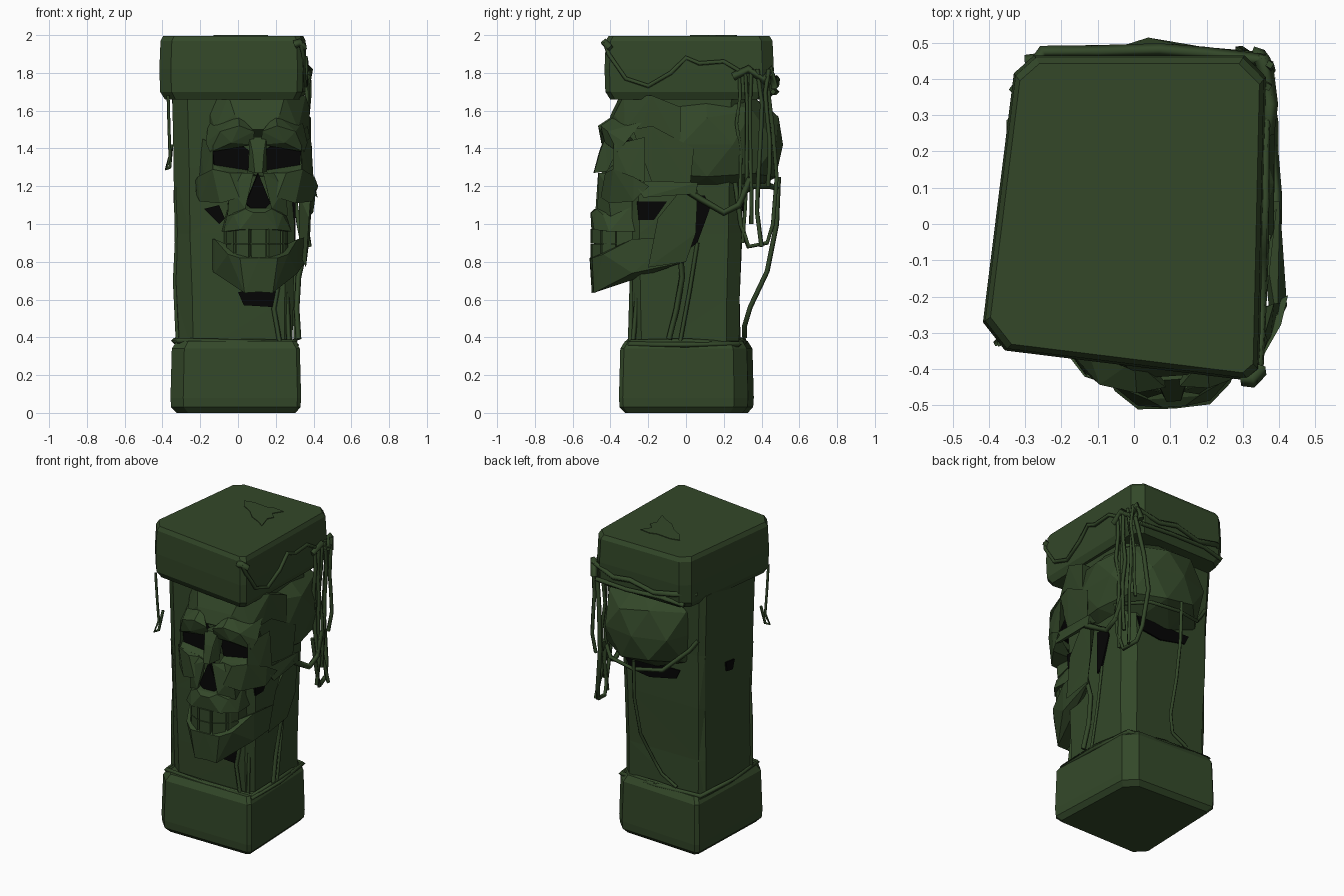
import bpy, bmesh, math, random
from mathutils import Vector, Matrix

random.seed(4)


def material(name, rgb):
    m = bpy.data.materials.new(name)
    m.diffuse_color = (*rgb, 1)
    return m


MOSS = material("moss_green", (0.033, 0.064, 0.022))
DARK = material("hollow_black", (0.0015, 0.0015, 0.0015))

# The skull is mirrored about its own middle, then turned a little and set off centre
SKULL = Matrix.Translation((0.075, 0, 0)) @ Matrix.Rotation(math.radians(4), 4, 'Z')


def finish(name, bm, mat=MOSS):
    bmesh.ops.recalc_face_normals(bm, faces=bm.faces[:])
    me = bpy.data.meshes.new(name)
    bm.to_mesh(me)
    bm.free()
    me.materials.append(mat)
    ob = bpy.data.objects.new(name, me)
    bpy.context.collection.objects.link(ob)
    return ob


def add_hull(bm, pts):
    vs = [bm.verts.new(p) for p in pts]
    r = bmesh.ops.convex_hull(bm, input=vs)
    junk = {g for k in ("geom_interior", "geom_unused") for g in r[k]
            if isinstance(g, bmesh.types.BMVert)}
    bmesh.ops.delete(bm, geom=list(junk), context='VERTS')


def bone(name, pts, paired=True, mat=MOSS):
    """Faceted bone: a left and right pair, or one hull across the middle."""
    flip = [(-x, y, z) for x, y, z in pts]
    bm = bmesh.new()
    for group in ([pts, flip] if paired else [pts + [f for f in flip if f[0] != 0]]):
        add_hull(bm, group)
    bm.transform(SKULL)
    return finish(name, bm, mat)


def block(name, corners, profile, chamfers, jitter=0.0):
    """Four-cornered block, each corner with its own chamfer, lofted through (z, scale) levels."""
    ring = []
    for i in range(4):
        c, a, b = (Vector(corners[k % 4]) for k in (i, i - 1, i + 1))
        ring += [c + (a - c).normalized() * chamfers[i], c + (b - c).normalized() * chamfers[i]]
    bm = bmesh.new()
    rows = [[bm.verts.new((p.x * s + random.uniform(-jitter, jitter),
                           p.y * s + random.uniform(-jitter, jitter), z)) for p in ring]
            for z, s in profile]
    for lo, hi in zip(rows, rows[1:]):
        for i in range(8):
            j = (i + 1) % 8
            bm.faces.new((lo[i], lo[j], hi[j], hi[i]))
    bm.faces.new(rows[0])
    bm.faces.new(rows[-1])
    if jitter:
        bmesh.ops.triangulate(bm, faces=bm.faces[:])
    return finish(name, bm)


def hole(name, pts, depth):
    """Dark sunken patch on a pillar face."""
    bm = bmesh.new()
    add_hull(bm, pts + [tuple(Vector(p) + Vector(depth)) for p in pts])
    return finish(name, bm, DARK)


def vine(name, pts, r=0.011, closed=False):
    cu = bpy.data.curves.new(name, 'CURVE')
    cu.dimensions = '3D'
    cu.bevel_depth, cu.bevel_resolution, cu.use_fill_caps = r, 0, True
    sp = cu.splines.new('POLY')
    sp.points.add(len(pts) - 1)
    for q, p in zip(sp.points, pts):
        q.co = (*p, 1)
    sp.use_cyclic_u = closed
    cu.materials.append(MOSS)
    ob = bpy.data.objects.new(name, cu)
    bpy.context.collection.objects.link(ob)


# Pillar
block("base_block", [(-.36, -.355), (.335, -.355), (.305, .325), (-.335, .36)],
      [(0, .91), (.03, .99), (.08, 1), (.34, .98), (.38, .91)], (.07, .02, .07, .02))
block("shaft", [(-.335, -.29), (.30, -.29), (.30, .30), (-.335, .30)],
      [(.3, .95), (.6, .96), (.95, .98), (1.3, 1), (1.7, 1.04)], (.08, .04, .07, .03), .006)
block("cap_block", [(-.425, -.34), (.345, -.435), (.365, .465), (-.325, .465)],
      [(1.66, .93), (1.70, .99), (1.82, 1), (1.97, .985), (1.996, .95)], (.07, .03, .06, .05))

# Jagged chipped plate on the top
bm = bmesh.new()
chip = [(-.13, .25), (-.07, .265), (.03, .255), (.08, .27), (.15, .26), (.11, .20), (.15, .16),
        (.13, .12), (.16, .02), (.11, .055), (.04, .09), (-.02, .15), (-.09, .19)]
f = bm.faces.new([bm.verts.new((x, y, 1.992)) for x, y in chip])
top = bmesh.ops.extrude_face_region(bm, geom=[f])["geom"]
bmesh.ops.translate(bm, vec=(0, 0, .008), verts=[v for v in top if isinstance(v, bmesh.types.BMVert)])
finish("chipped_top", bm)

# Cranium: faceted, slightly boxy ball, narrower at the front, flat underneath
bm = bmesh.new()
bmesh.ops.create_icosphere(bm, subdivisions=2, radius=1)
for v in bm.verts:
    x, y, z = v.co / sum(abs(c) ** 2.7 for c in v.co) ** (1 / 2.7)
    narrow = 1 - .2 * max(0, -y)
    v.co = (x * .335 * narrow, .09 + y * .425, max(1.16, 1.42 + z * .30))
bm.transform(SKULL)
finish("cranium", bm)

# Upper face
bone("forehead", [(.27, -.2, 1.68), (.15, -.34, 1.68), (.22, -.34, 1.5), (.24, -.28, 1.42),
                  (.06, -.42, 1.5), (.12, -.39, 1.58), (.30, -.05, 1.62), (.30, -.05, 1.4)], False)
bone("brow_ridge", [(.02, -.42, 1.42), (.02, -.45, 1.49), (.1, -.46, 1.52), (.2, -.43, 1.49),
                    (.27, -.34, 1.43), (.25, -.38, 1.38), (.14, -.44, 1.43), (.1, -.37, 1.58),
                    (.25, -.25, 1.54)])
bone("nasal_bone", [(.045, -.43, 1.46), (.03, -.46, 1.38), (.02, -.49, 1.27), (.05, -.42, 1.28),
                    (.04, -.34, 1.45)], False)
bone("eye_rim", [(.235, -.40, 1.42), (.235, -.405, 1.27), (.295, -.24, 1.46), (.31, -.24, 1.22),
                 (.24, -.26, 1.35), (.28, -.33, 1.26)])
bone("temple", [(.25, -.3, 1.5), (.27, -.2, 1.22), (.31, 0, 1.2), (.32, .02, 1.4),
                (.1, -.2, 1.3), (.28, -.2, 1.52)])
bone("cheekbone", [(.07, -.42, 1.27), (.15, -.44, 1.27), (.24, -.405, 1.29), (.31, -.3, 1.25),
                   (.335, -.22, 1.2), (.30, -.3, 1.12), (.2, -.42, 1.11), (.1, -.46, 1.14),
                   (.15, -.3, 1.13), (.08, -.44, 1.2)])
bone("eye_floor", [(.05, -.42, 1.26), (.15, -.435, 1.265), (.24, -.405, 1.28), (.05, -.36, 1.29),
                   (.15, -.36, 1.29), (.24, -.36, 1.32), (.15, -.33, 1.2)])
bone("cheek_arch", [(.30, -.3, 1.23), (.33, -.25, 1.14), (.33, .04, 1.22), (.33, .03, 1.16),
                    (.28, -.25, 1.17), (.27, .04, 1.19)])
bone("upper_jaw_side", [(.025, -.465, 1.27), (.07, -.475, 1.08), (.15, -.43, 1.2),
                        (.16, -.41, 1.04), (.07, -.4, 1.1), (.12, -.4, 1.27), (.15, -.28, 1.1)])
bone("upper_jaw", [(.07, -.48, 1.08), (.03, -.505, 1.06), (.13, -.45, 1.05), (.1, -.495, .97),
                   (.18, -.42, .96), (.18, -.27, .96), (.14, -.28, 1.12)], False)

# Dark eye sockets and nose opening
bone("eye_socket", [(u, y, z) for y in (-.37, -.3) for u, z in
                    ((.03, 1.38), (.05, 1.28), (.13, 1.26), (.225, 1.28), (.235, 1.4), (.14, 1.46))],
     True, DARK)
bone("nose_opening", [(u, y, z) for y in (-.458, -.4) for u, z in
                      ((0, 1.27), (.065, 1.11), (.03, 1.075))], False, DARK)

# Teeth
bone("tooth_arch", [(u, y, z) for z in (.80, .99) for u, y in
                    ((.06, -.485), (.14, -.435), (.17, -.27))], False)
bm = bmesh.new()
for zc in (.935, .855):
    for i in range(-2, 3):
        a = i * .55
        place = Matrix.Translation((.15 * math.sin(a), -.35 - .14 * math.cos(a), zc)) \
            @ Matrix.Rotation(a, 4, 'Z')
        m = SKULL @ place @ Matrix.Diagonal((.076, .03, .076, 1))
        bmesh.ops.create_cube(bm, size=1, matrix=m)
finish("teeth", bm)

# Lower jaw
bone("jaw_body", [(0, -.51, .82), (0, -.495, .64), (.075, -.495, .635), (.1, -.505, .82),
                  (.16, -.45, .84), (.22, -.3, .74), (.22, -.3, .92), (.28, -.02, .8),
                  (.28, -.08, .93), (.14, -.15, .85), (0, -.44, .68)])
bone("jaw_branch", [(.27, -.22, .77), (.285, -.02, .80), (.32, .04, 1.18), (.31, -.05, 1.18),
                    (.29, -.17, 1.03), (.24, -.1, .85), (.25, .0, 1.15), (.31, .03, .95)])

# Dark gaps in the pillar around the skull
hole("gap_under_chin", [(0, -.294, .64), (.03, -.294, .57), (.19, -.294, .56), (.2, -.294, .66)],
     (0, .03, 0))
hole("gap_left_cheek", [(-.18, -.3, 1.08), (-.1, -.3, 1.0), (-.07, -.3, 1.03), (-.1, -.3, 1.1)],
     (0, .03, 0))
hole("gap_behind_cheek", [(.305, -.26, 1.12), (.305, -.25, 1.02), (.305, -.17, 1.02),
                          (.305, -.1, 1.12)], (-.03, 0, 0))
hole("gap_behind_jaw", [(.305, .02, 1.15), (.305, .02, .87), (.305, .06, .9), (.305, .13, 1.09),
                        (.305, .1, 1.15)], (-.03, 0, 0))
hole("gap_left_side", [(-.342, -.02, 1.17), (-.342, 0, 1.11), (-.342, .06, 1.12), (-.342, .07, 1.18)],
     (.03, 0, 0))
hole("gap_under_cranium", [(-.17, .306, 1.17), (-.14, .306, 1.11), (.05, .306, 1.07),
                           (.2, .306, 1.09), (.23, .306, 1.17)], (0, -.03, 0))

# Hanging vines at the back right corner
for i, (y, low) in enumerate([(.28, 1.1), (.31, .9), (.35, 1.0), (.39, .88), (.43, 1.2)]):
    pts = [(.365 + random.uniform(-.015, .015), y + random.uniform(-.015, .015),
            1.82 + (low - 1.82) * k / 5) for k in range(6)]
    vine(f"hanging_vine_{i}", pts, .012)
vine("vine_loop", [(.36, .26, 1.22), (.37, .29, 1.0), (.36, .33, .88), (.34, .43, .9), (.32, .46, 1.0),
                   (.29, .48, 1.25), (.31, .46, 1.5), (.35, .43, 1.75)], .014)
vine("vine_back_shaft", [(.04, .49, 1.25), (.04, .48, 1.0), (.03, .43, .75), (0, .34, .56),
                         (-.04, .31, .46), (-.15, .31, .4)], .013)
vine("vine_from_cheek", [(.39, .0, 1.18), (.39, .08, 1.13), (.38, .2, 1.06), (.38, .28, 1.1),
                         (.37, .34, 1.24)], .018)
vine("vine_knot", [(.365, .25, 1.78), (.375, .33, 1.82), (.365, .41, 1.76), (.355, .45, 1.82),
                   (.34, .47, 1.72)], .022)

# Vines along the cap
vine("cap_vine_right", [(.33, -.43, 1.96), (.345, -.41, 1.9), (.35, -.32, 1.77), (.355, -.2, 1.73),
                        (.36, -.08, 1.8), (.36, 0, 1.88), (.362, .07, 1.85), (.362, .2, 1.86),
                        (.365, .3, 1.8)], .013)
vine("cap_bud", [(.30, -.425, 1.95), (.325, -.43, 1.96), (.35, -.40, 1.93)], .022)
vine("cap_vine_back", [(.36, .45, 1.8), (.2, .47, 1.75), (.07, .48, 1.77), (-.1, .475, 1.73),
                       (-.25, .475, 1.76), (-.33, .36, 1.74)], .018)
vine("cap_vine_back_low", [(.33, .46, 1.7), (.1, .48, 1.7), (-.15, .47, 1.71), (-.3, .45, 1.69)], .016)
vine("vine_front_left", [(-.37, -.33, 1.68), (-.365, -.32, 1.5), (-.36, -.31, 1.36),
                         (-.38, -.33, 1.29), (-.36, -.31, 1.3), (-.35, -.28, 1.42)], .009)

# Vines and roots on the shaft
vine("root_right", [(.35, -.03, .85), (.32, -.02, .72), (.31, -.05, .55), (.32, -.09, .39)], .016)
vine("root_right_back", [(.3, .06, .9), (.3, .02, .65), (.305, -.03, .38)], .011)
vine("root_front", [(.22, -.285, .72), (.19, -.29, .55), (.22, -.295, .38)], .013)
vine("root_front_edge", [(.26, -.26, .8), (.26, -.26, .6), (.27, -.28, .38)], .013)
vine("vine_left_edge", [(-.335, -.2, 1.62), (-.33, -.21, 1.2), (-.325, -.2, .9), (-.335, -.2, .7),
                        (-.32, -.22, .38)], .011)
vine("vine_under_cranium", [(.37, .3, 1.2), (.24, .44, 1.2), (.05, .48, 1.19), (-.13, .43, 1.21),
                            (-.25, .32, 1.33), (-.30, .30, 1.4)], .014)

# Root ring on top of the base
square = [(-.31, -.28), (0, -.30), (.30, -.29), (.30, 0), (.27, .27), (0, .30), (-.31, .30), (-.33, 0)]
for n in range(2):
    vine(f"base_root_ring_{n}", [(x * (1 + .03 * n), y * (1 + .03 * n), .365 + random.uniform(-.012, .02))
                                 for x, y in square], .015, True)

# Turn the vines into meshes
bpy.ops.object.select_all(action='DESELECT')
for ob in bpy.context.collection.objects:
    if ob.type == 'CURVE':
        ob.select_set(True)
        bpy.context.view_layer.objects.active = ob
bpy.ops.object.convert(target='MESH')
